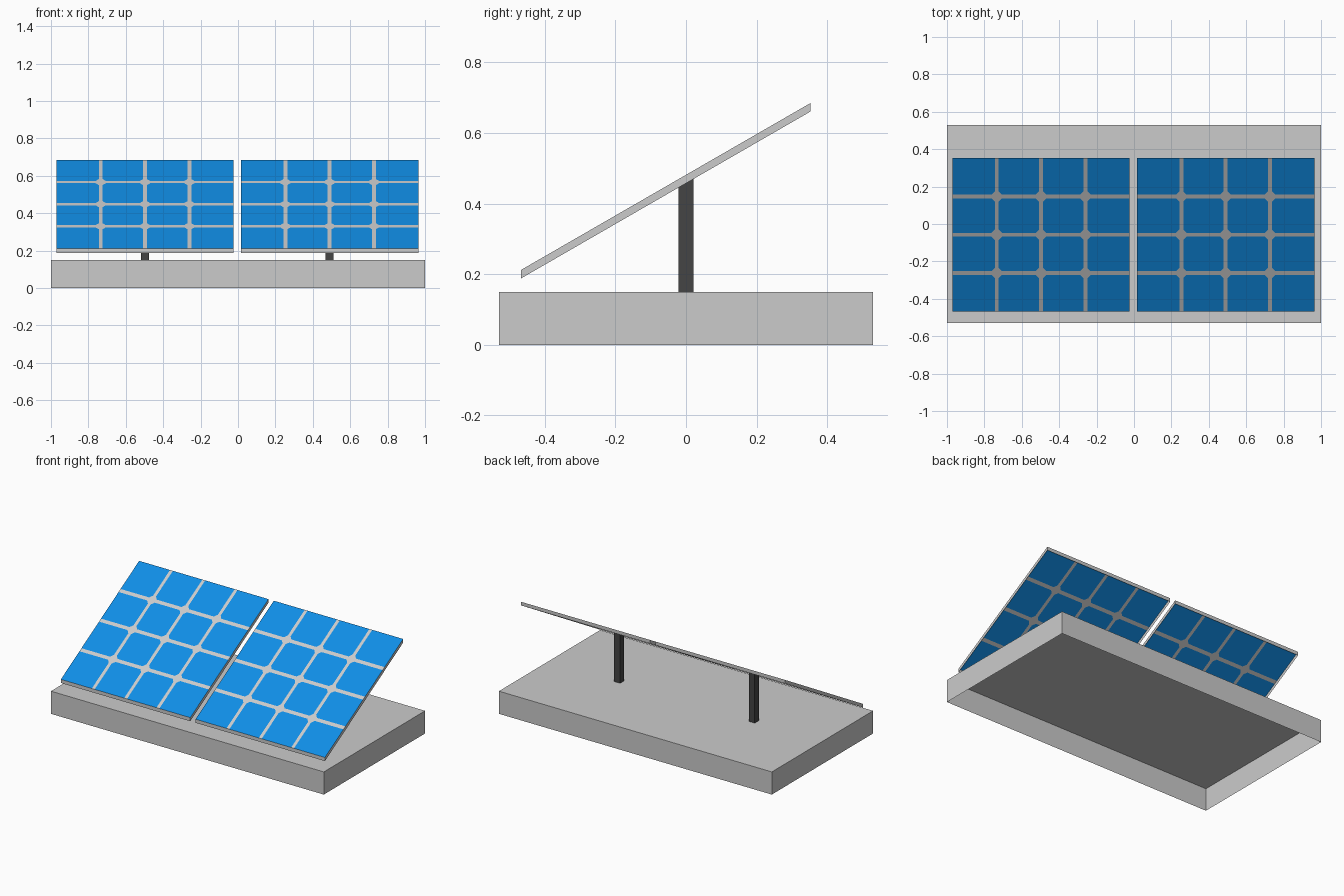
import bpy, bmesh

if "Cube" in bpy.data.objects:
    bpy.data.objects.remove(bpy.data.objects["Cube"])


def material(name, rgb):
    m = bpy.data.materials.new(name)
    m.diffuse_color = (*rgb, 1)
    m.use_nodes = True
    m.node_tree.nodes["Principled BSDF"].inputs["Base Color"].default_value = m.diffuse_color
    return m


GREY = material("light grey", (0.60, 0.60, 0.60))
BLUE = material("cell blue", (0.005, 0.27, 0.80))
DARK = material("dark metal", (0.058, 0.058, 0.058))

Y0, Y1 = -0.467, 0.352      # panel front and back edges
SKIRT = 0.024               # panel frame height


def slope(y):
    """Height of the tilted panel surface."""
    return 0.212 + 0.5765 * (y - Y0)


def finish(bm, name, mats):
    bmesh.ops.remove_doubles(bm, verts=bm.verts, dist=1e-5)
    me = bpy.data.meshes.new(name)
    bm.to_mesh(me)
    bm.free()
    for m in mats:
        me.materials.append(m)
    ob = bpy.data.objects.new(name, me)
    bpy.context.collection.objects.link(ob)
    return ob


def shell(name, x0, x1, y0, y1, low, top, mat, cap):
    """Four walls with an optional top, open underneath."""
    bm = bmesh.new()
    corners = [(x0, y0), (x1, y0), (x1, y1), (x0, y1)]
    lo = [bm.verts.new((x, y, low)) for x, y in corners]
    hi = [bm.verts.new((x, y, top(y))) for x, y in corners]
    for i in range(4):
        j = (i + 1) % 4
        bm.faces.new((lo[i], lo[j], hi[j], hi[i]))
    if cap:
        bm.faces.new(hi)
    return finish(bm, name, [mat])


def breaks(a, b, n, gap):
    """Start and end of each of n cells between a and b."""
    w = (b - a) / n
    return [(a + i * w + (gap / 2 if i else 0),
             a + (i + 1) * w - (gap / 2 if i < n - 1 else 0)) for i in range(n)]


def panel(name, x0, x1):
    bm = bmesh.new()

    def face(pts, mat):
        f = bm.faces.new([bm.verts.new((x, y, slope(y))) for x, y in pts])
        f.material_index = mat

    xs, ys = breaks(x0, x1, 4, 0.021), breaks(Y0, Y1, 4, 0.021)
    c = 0.017
    # blue cells with clipped inner corners
    for i, (a, b) in enumerate(xs):
        for j, (d, e) in enumerate(ys):
            pts = []
            for sx, sy, first_x in ((-1, -1, False), (1, -1, True),
                                    (1, 1, False), (-1, 1, True)):
                x, y = (a if sx < 0 else b), (d if sy < 0 else e)
                if 0 <= i + sx <= 3 and 0 <= j + sy <= 3:
                    px, py = (x - sx * c, y), (x, y - sy * c)
                    pair = [px, py] if first_x else [py, px]
                    pts += pair
                    face([pair[0], (x, y), pair[1]], 0)
                else:
                    pts.append((x, y))
            face(pts, 1)
    # grey bars between the cells
    for j in range(3):
        lo, hi = ys[j][1], ys[j + 1][0]
        face([(x0, lo), (x1, lo), (x1, hi), (x0, hi)], 0)
    for i in range(3):
        lo, hi = xs[i][1], xs[i + 1][0]
        for d, e in ys:
            face([(lo, d), (hi, d), (hi, e), (lo, e)], 0)
    # frame walls around the rim
    rim = [(x0, Y0), (x1, Y0), (x1, Y1), (x0, Y1)]
    for k in range(4):
        (ax, ay), (bx, by) = rim[k], rim[(k + 1) % 4]
        f = bm.faces.new([bm.verts.new(p) for p in (
            (ax, ay, slope(ay) - SKIRT), (bx, by, slope(by) - SKIRT),
            (bx, by, slope(by)), (ax, ay, slope(ay)))])
        f.material_index = 0
    finish(bm, name, [GREY, BLUE])


# concrete base, hollow underneath
shell("base", -1, 1, -0.53, 0.53, 0, lambda y: 0.15, GREY, True)

# two panels, each on one post
for side, cx in (("left", -0.497), ("right", 0.49)):
    panel(side + "_panel", cx - 0.474, cx + 0.474)
    shell(side + "_post", cx - 0.0215, cx + 0.0215, -0.021, 0.021, 0.15,
          lambda y: slope(y) - 0.003, DARK, False)
